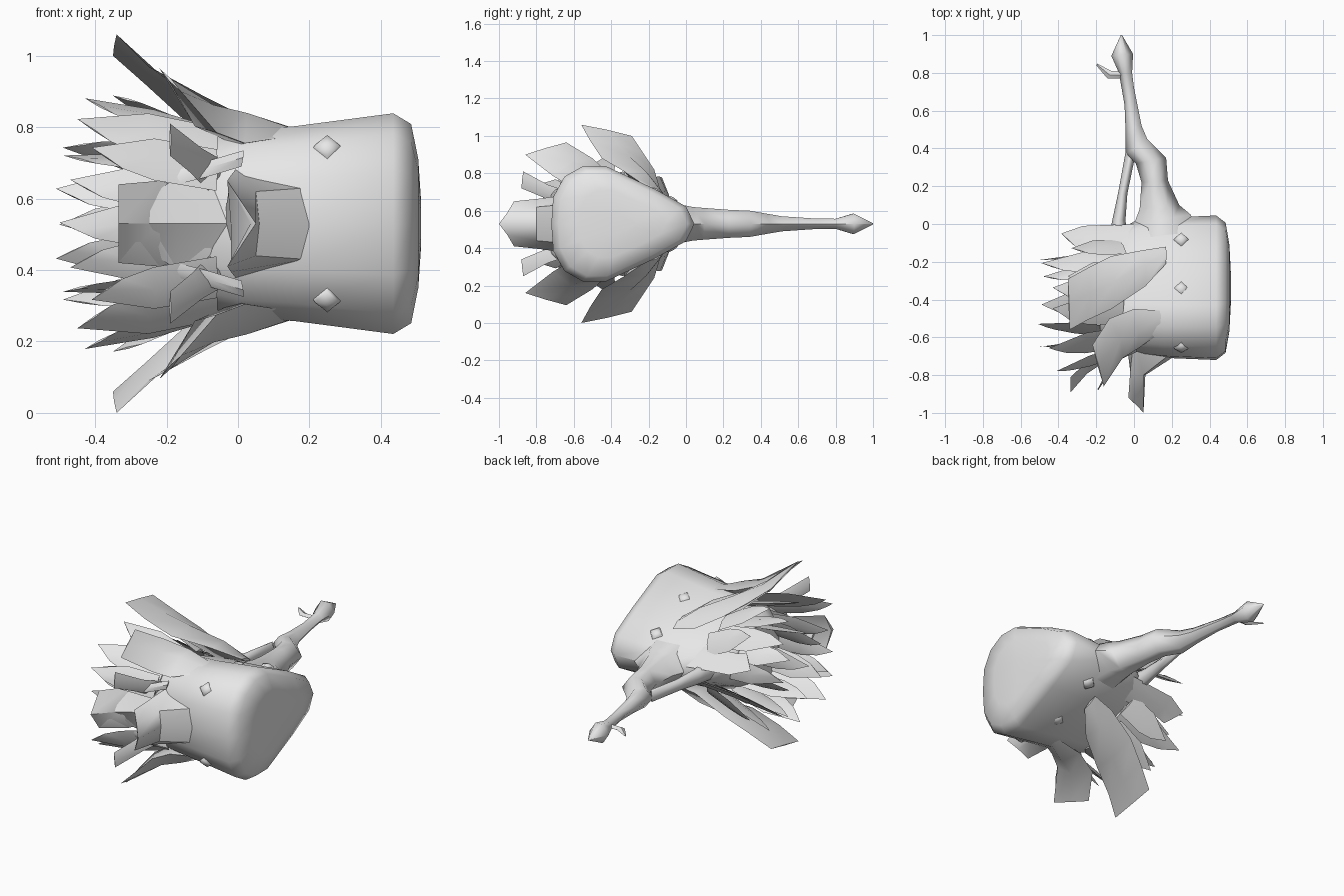
import bpy, bmesh, math
from mathutils import Vector

ZC = 0.53  # mirror plane height
grey = bpy.data.materials.new("plain grey")
grey.diffuse_color = (0.8, 0.8, 0.8, 1)


def loft(name, rings, angle=40, mirror=False):
    """Skin closed rings of equal length and cap both ends."""
    bm = bmesh.new()
    for flip in ([False, True] if mirror else [False]):
        rows = []
        for ring in rings:
            pts = [Vector(p) for p in ring]
            if flip:
                pts = [Vector((p.x, p.y, 2 * ZC - p.z)) for p in pts]
            rows.append([bm.verts.new(p) for p in pts])
        n = len(rows[0])
        for a, b in zip(rows, rows[1:]):
            for i in range(n):
                j = (i + 1) % n
                bm.faces.new((a[i], a[j], b[j], b[i]))
        bm.faces.new(rows[0][::-1])
        bm.faces.new(rows[-1])
    bmesh.ops.remove_doubles(bm, verts=bm.verts, dist=0.0005)
    bmesh.ops.recalc_face_normals(bm, faces=bm.faces)
    me = bpy.data.meshes.new(name)
    bm.to_mesh(me)
    bm.free()
    me.materials.append(grey)
    ob = bpy.data.objects.new(name, me)
    bpy.context.collection.objects.link(ob)
    bpy.context.view_layer.objects.active = ob
    ob.select_set(True)
    bpy.ops.object.shade_smooth_by_angle(angle=math.radians(angle))
    ob.select_set(False)
    return ob


def blade(name, sections, mirror=True, angle=40):
    """Feather with a diamond section: left edge, right edge, thickness."""
    rings = []
    for i, (l, r, t) in enumerate(sections):
        l, r = Vector(l), Vector(r)
        a, b = sections[max(i - 1, 0)], sections[min(i + 1, len(sections) - 1)]
        along = (Vector(b[0]) + Vector(b[1]) - Vector(a[0]) - Vector(a[1]))
        nrm = along.cross(r - l).normalized() * t
        c = (l + r) / 2
        rings.append([l, c + nrm, r, c - nrm])
    loft(name, rings, angle, mirror)


def spike(name, base, tip, width, mirror=True):
    """Pointed feather lying tangent to the body."""
    b, t = Vector(base), Vector(tip)
    radial = Vector((0, (b.y + t.y) / 2 + 0.36, (b.z + t.z) / 2 - ZC))
    w = (t - b).cross(radial).normalized() * width / 2
    m = b.lerp(t, 0.5)
    e = t - (t - b) * 0.25
    blade(name, [(b - w, b + w, 0.012), (m - w, m + w, 0.012),
                 (e - w * 0.7, t + w * 0.05, 0.003)], mirror)


# Body: rounded wedge section lofted along x
half = [(-0.72, 0), (-0.71, 0.14), (-0.65, 0.245), (-0.55, 0.3), (-0.43, 0.3),
        (-0.165, 0.18), (0, 0.09), (0.045, 0)]
section = half + [(y, -z) for y, z in half[-2:0:-1]]


def body_ring(x, sy, sz, cy=-0.34):
    return [(x, cy + (y + 0.34) * sy, ZC + z * sz) for y, z in section]


loft("body", [body_ring(-0.18, 0.6, 0.6, -0.38), body_ring(-0.12, 0.77, 0.75, -0.36),
              body_ring(0, 0.92, 0.87), body_ring(0.16, 0.97, 0.91),
              body_ring(0.435, 1, 1.03), body_ring(0.485, 0.9, 0.93),
              body_ring(0.505, 0.6, 0.6), body_ring(0.513, 0.2, 0.2)], 50)

# Large upper and lower wings
blade("side_wing", [
    ((0.17, -0.21, 0.73), (0.17, -0.12, 0.69), 0.01),
    ((0.06, -0.33, 0.81), (0.04, -0.14, 0.72), 0.05),
    ((-0.12, -0.45, 0.88), (-0.12, -0.17, 0.82), 0.045),
    ((-0.25, -0.51, 0.97), (-0.24, -0.23, 0.91), 0.025),
    ((-0.34, -0.56, 1.06), (-0.35, -0.29, 1.0), 0.004)], True, 60)
blade("front_wing", [
    ((0.15, -0.57, 0.775), (0.18, -0.46, 0.79), 0.01),
    ((0.02, -0.66, 0.755), (0.0, -0.45, 0.835), 0.05),
    ((-0.06, -0.71, 0.785), (-0.13, -0.5, 0.88), 0.04),
    ((-0.16, -0.86, 0.90), (-0.22, -0.64, 0.965), 0.004)], True, 60)

# Hood sticking out at the front, with a pointed lip
hood_base = [(0.0, -0.6, 0.69), (0.19, -0.69, 0.63), (0.215, -0.7, 0.53),
             (0.19, -0.69, 0.43), (0.0, -0.6, 0.37), (-0.04, -0.62, 0.53)]
hood_mid = [(-0.02, -0.78, 0.665), (0.05, -0.8, 0.62), (0.06, -0.8, 0.53),
            (0.05, -0.8, 0.44), (-0.02, -0.78, 0.395), (-0.02, -0.78, 0.53)]
hood_lip = [(-0.03, -0.92, 0.65), (0.01, -0.955, 0.59), (0.05, -1.0, 0.53),
            (0.01, -0.955, 0.47), (-0.03, -0.92, 0.41), (0.035, -0.98, 0.53)]
loft("front_hood", [hood_base, hood_mid, hood_lip], 45)


# Broad ridged feathers behind the hood
def ridged(name, sections):
    """Feather with a raised spine on the mirror plane: x, edge y, spine y, half width."""
    loft(name, [[(x, ye, ZC + h), (x, ys, ZC), (x, ye, ZC - h), (x, ys + 0.02, ZC)]
                for x, ye, ys, h in sections], 40)


ridged("front_feather", [(0.02, -0.6, -0.66, 0.165), (-0.17, -0.67, -0.74, 0.13),
                         (-0.275, -0.75, -0.81, 0.06)])
ridged("long_front_feather", [(-0.08, -0.59, -0.62, 0.08), (-0.22, -0.7, -0.76, 0.12),
                              (-0.335, -0.81, -0.89, 0.11)])
blade("cheek_feather", [
    ((-0.03, -0.62, 0.70), (-0.08, -0.66, 0.62), 0.01),
    ((-0.1, -0.74, 0.74), (-0.13, -0.76, 0.67), 0.012),
    ((-0.19, -0.87, 0.81), (-0.19, -0.88, 0.72), 0.003)])
blade("small_cheek_feather", [
    ((0.015, -0.66, 0.735), (0.01, -0.68, 0.69), 0.008),
    ((-0.07, -0.7, 0.71), (-0.09, -0.72, 0.66), 0.01),
    ((-0.17, -0.72, 0.68), (-0.17, -0.73, 0.64), 0.003)])

# Skirt of pointed feathers trailing toward -x
spikes = [
    ((-0.06, -0.26, 0.74), (-0.35, -0.28, 0.89), 0.14),
    ((-0.06, -0.46, 0.77), (-0.43, -0.45, 0.88), 0.16),
    ((-0.06, -0.60, 0.74), (-0.45, -0.66, 0.82), 0.16),
    ((-0.06, -0.67, 0.68), (-0.41, -0.78, 0.74), 0.13),
    ((-0.06, -0.20, 0.68), (-0.49, -0.21, 0.745), 0.14),
    ((-0.12, -0.40, 0.69), (-0.49, -0.43, 0.72), 0.14),
    ((-0.12, -0.57, 0.62), (-0.51, -0.53, 0.625), 0.13),
    ((-0.12, -0.24, 0.60), (-0.48, -0.28, 0.62), 0.12),
    ((-0.06, -0.12, 0.66), (-0.33, -0.13, 0.78), 0.13),
    ((-0.10, -0.34, 0.72), (-0.43, -0.34, 0.81), 0.13),
    ((-0.10, -0.62, 0.62), (-0.47, -0.65, 0.65), 0.12)]
for i, (b, t, w) in enumerate(spikes):
    spike("skirt_feather_%d" % (i + 1), b, t, w)
for i, y in enumerate((-0.16, -0.4, -0.62)):
    spike("middle_feather_%d" % (i + 1), (-0.1, y, ZC), (-0.5, y - 0.03, ZC), 0.12, False)

# Broad feathers on the back, below the tail root
blade("back_feather", [
    ((0.0, 0.0, 0.56), (0.0, -0.12, 0.64), 0.012),
    ((-0.27, -0.01, 0.58), (-0.26, -0.12, 0.66), 0.012),
    ((-0.385, -0.05, 0.62), (-0.31, -0.12, 0.68), 0.003)])


def tail_ring(y0, x0, y1, x1, h):
    """Hexagonal section between two outline points in plan."""
    a, b = Vector((x0, y0, ZC)), Vector((x1, y1, ZC))
    up = Vector((0, 0, h))
    p, q = a.lerp(b, 0.3), a.lerp(b, 0.7)
    return [a, p + up, q + up, b, q - up, p - up]


# Tail: tapering stalk ending in a pointed bud
loft("tail", [tail_ring(*r) for r in [
    (-0.1, -0.02, -0.05, 0.34, 0.11), (0.0, 0.0, 0.05, 0.3, 0.09),
    (0.08, 0.03, 0.1, 0.24, 0.085), (0.22, 0.04, 0.23, 0.18, 0.075),
    (0.32, 0.01, 0.35, 0.17, 0.07), (0.37, -0.045, 0.45, 0.07, 0.055),
    (0.5, -0.045, 0.52, 0.04, 0.04), (0.63, -0.05, 0.72, 0.0, 0.028),
    (0.8, -0.08, 0.8, -0.01, 0.027), (0.89, -0.12, 0.9, -0.005, 0.055),
    (1.0, -0.07, 1.0, -0.063, 0.003)]], 65)

# Strap joining the tail to the body
loft("tail_strap", [tail_ring(*r) for r in [
    (0.38, -0.045, 0.33, 0.0, 0.03), (0.16, -0.085, 0.16, -0.035, 0.03),
    (0.02, -0.115, 0.02, -0.045, 0.04), (-0.12, -0.14, -0.12, -0.03, 0.05)]], 65)

# Small hooked leaf beside the bud
blade("tail_hook", [
    ((-0.07, 0.77, ZC), (-0.07, 0.81, ZC), 0.012),
    ((-0.14, 0.77, ZC), (-0.12, 0.81, ZC), 0.012),
    ((-0.2, 0.84, ZC), (-0.195, 0.85, ZC), 0.003)], False)


# Small pyramid studs around the body
def stud(name, c, n):
    c, n = Vector(c), Vector(n).normalized()
    u = Vector((1, 0, 0))
    v = n.cross(u)
    ring = lambda s, d: [c + n * d + (u * math.cos(k * math.pi / 2) + v * math.sin(k * math.pi / 2)) * s
                         for k in range(4)]
    loft(name, [ring(0.045, -0.02), ring(0.035, 0.008), ring(0.008, 0.015)], 60, True)


stud("front_stud", (0.25, -0.655, 0.745), (0, -1, 0.7))
stud("side_stud", (0.25, -0.34, 0.768), (0, 0.4, 1))
stud("back_stud", (0.25, -0.08, 0.66), (0, 0.45, 1))
